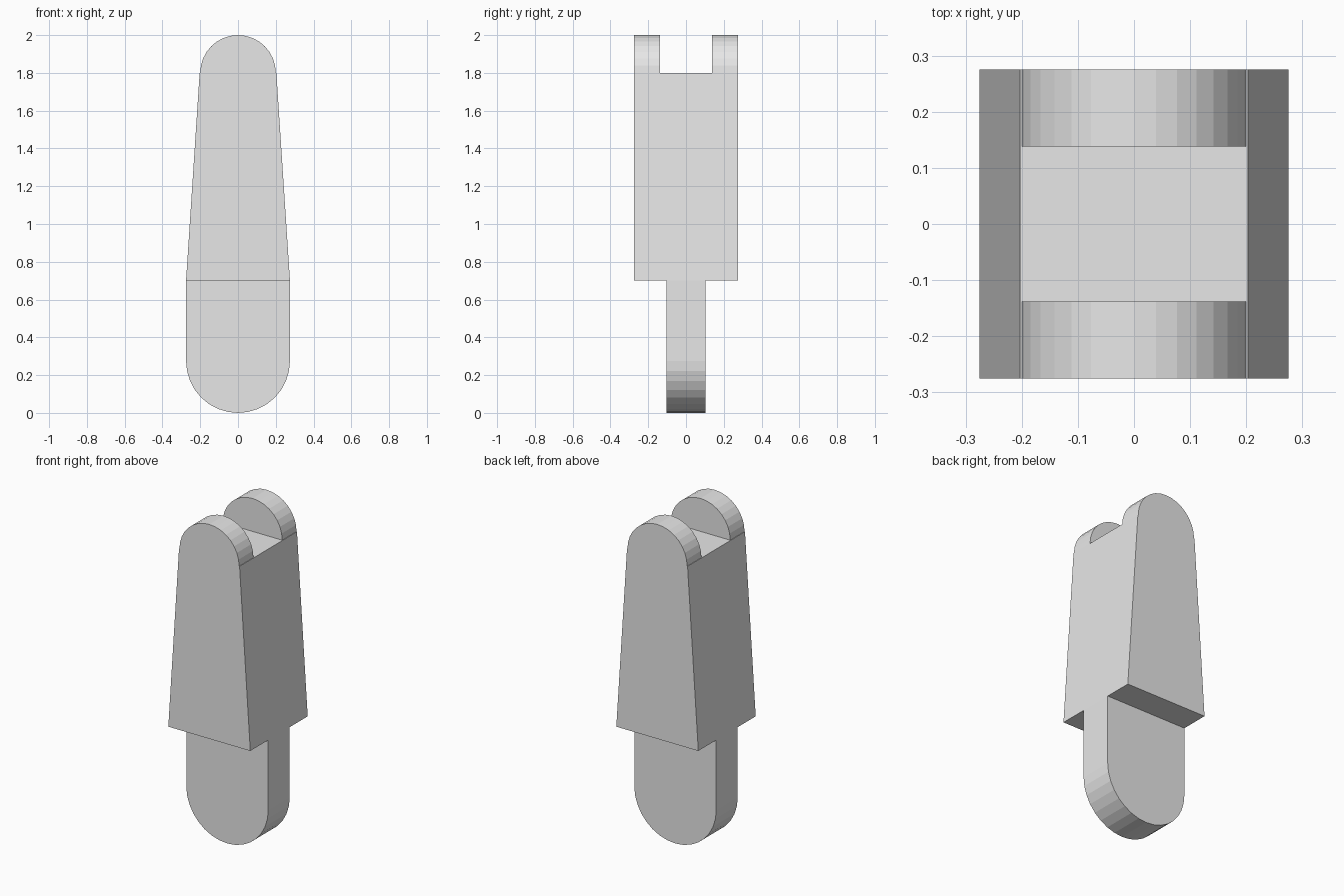
import bpy
import bmesh
import math

if "Cube" in bpy.data.objects:
    bpy.data.objects.remove(bpy.data.objects["Cube"])

grey = bpy.data.materials.new("plain grey")
grey.diffuse_color = (0.8, 0.8, 0.8, 1)
grey.use_nodes = True
grey.node_tree.nodes["Principled BSDF"].inputs["Base Color"].default_value = grey.diffuse_color


def arc(radius, z, start, steps=16):
    """Half circle in the XZ plane, counter-clockwise from the start angle."""
    return [(radius * math.cos(start + math.pi * i / steps),
             z + radius * math.sin(start + math.pi * i / steps))
            for i in range(steps + 1)]


def extrude_profile(name, profile, y0, y1):
    """Solid made by extruding an XZ profile from y0 to y1."""
    bm = bmesh.new()
    face = bm.faces.new([bm.verts.new((x, y0, z)) for x, z in profile])
    result = bmesh.ops.extrude_face_region(bm, geom=[face])
    moved = [v for v in result["geom"] if isinstance(v, bmesh.types.BMVert)]
    bmesh.ops.translate(bm, verts=moved, vec=(0, y1 - y0, 0))
    bmesh.ops.recalc_face_normals(bm, faces=bm.faces)
    mesh = bpy.data.meshes.new(name)
    bm.to_mesh(mesh)
    bm.free()
    mesh.materials.append(grey)
    obj = bpy.data.objects.new(name, mesh)
    bpy.context.collection.objects.link(obj)
    return obj


HALF = 0.275      # half width and half depth of the body
TOP = 0.203       # half width at the top of the body
Z_LOW, Z_HIGH = 0.70, 1.80

# Tapered main body
extrude_profile("tapered_body",
                [(-HALF, Z_LOW), (HALF, Z_LOW), (TOP, Z_HIGH), (-TOP, Z_HIGH)],
                -HALF, HALF)

# Two rounded ears of the hinge fork
for side, name in ((-1, "front_ear"), (1, "back_ear")):
    extrude_profile(name, arc(0.2, Z_HIGH, 0), side * 0.138, side * HALF)

# Round-ended tongue below the body
tongue = [(HALF, Z_LOW), (-HALF, Z_LOW)] + arc(HALF, 0.275, math.pi)
extrude_profile("lower_tongue", tongue, -0.103, 0.103)
